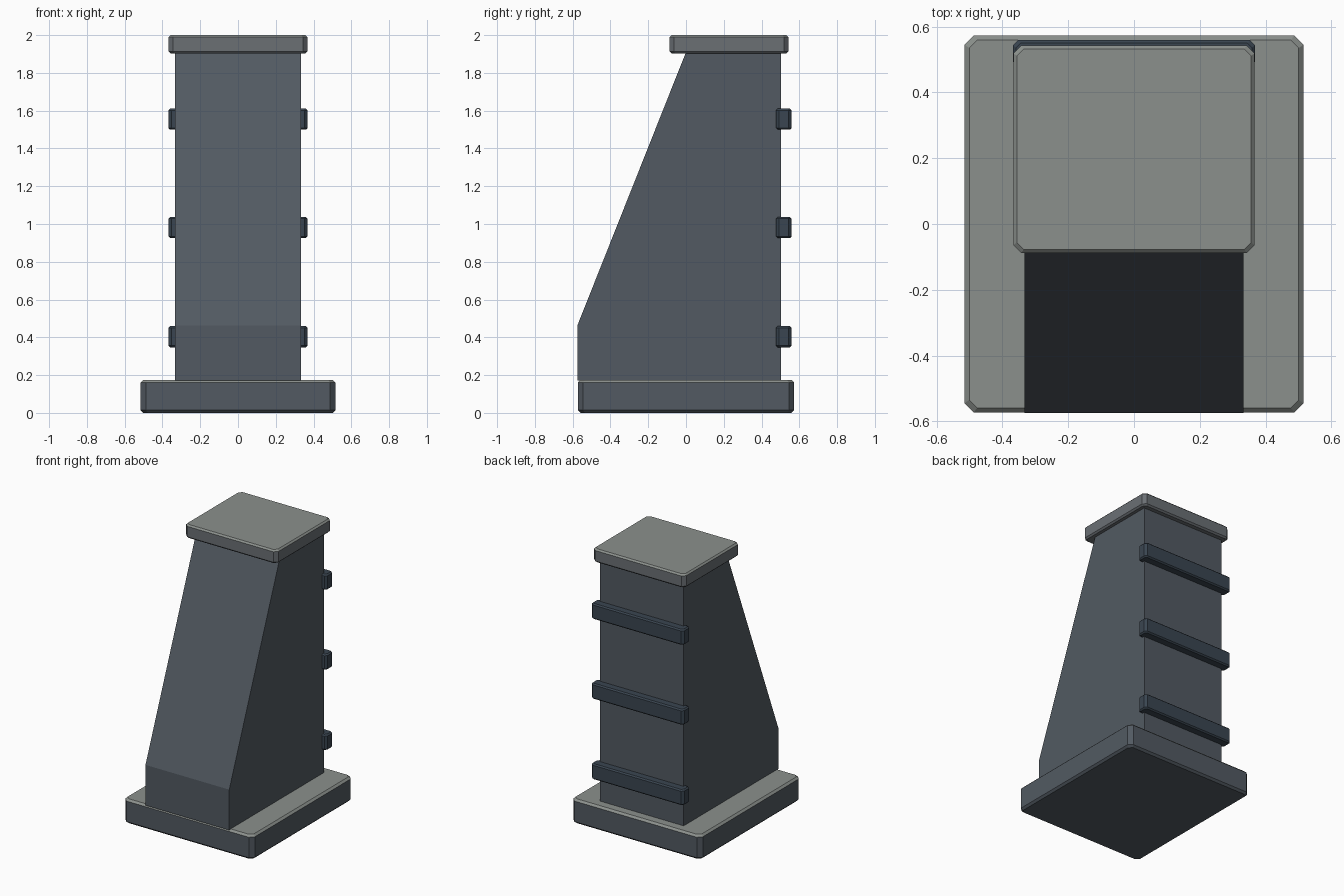
import bpy, bmesh

if "Cube" in bpy.data.objects:
    bpy.data.objects.remove(bpy.data.objects["Cube"])


def material(name, rgb):
    m = bpy.data.materials.new(name)
    m.diffuse_color = (*rgb, 1)
    m.use_nodes = True
    m.node_tree.nodes["Principled BSDF"].inputs["Base Color"].default_value = m.diffuse_color
    return m


def finish(name, bm, mat, top=None):
    """Make the object; upward faces take the top material if one is given."""
    bmesh.ops.recalc_face_normals(bm, faces=bm.faces)
    bm.normal_update()
    me = bpy.data.meshes.new(name)
    me.materials.append(mat)
    if top:
        me.materials.append(top)
        for f in bm.faces:
            f.material_index = int(f.normal.z > 0.5)
    bm.to_mesh(me)
    bm.free()
    ob = bpy.data.objects.new(name, me)
    bpy.context.collection.objects.link(ob)
    return ob


def loft(bm, rings):
    """Skin equal-length rings of points and cap both ends."""
    vs = [[bm.verts.new(p) for p in ring] for ring in rings]
    n = len(vs[0])
    for a, b in zip(vs, vs[1:]):
        for i in range(n):
            j = (i + 1) % n
            bm.faces.new((a[i], a[j], b[j], b[i]))
    bm.faces.new(vs[0][::-1])
    bm.faces.new(vs[-1])


def slab(name, hx, y0, y1, z0, z1, cut, lip, mat, top=None):
    """Block with cut vertical corners and chamfered top and bottom rims."""
    def ring(inset, z):
        x, a, b = hx - inset, y0 + inset, y1 - inset
        c = cut - inset * 0.3
        return [(x - c, a, z), (x, a + c, z), (x, b - c, z), (x - c, b, z),
                (c - x, b, z), (-x, b - c, z), (-x, a + c, z), (c - x, a, z)]
    bm = bmesh.new()
    loft(bm, [ring(lip, z0), ring(0, z0 + lip), ring(0, z1 - lip), ring(lip, z1)])
    return finish(name, bm, mat, top)


worn = material("worn_top_grey", (0.26, 0.28, 0.265))
trim = material("cap_grey", (0.145, 0.16, 0.175))
dark = material("dark_grey", (0.085, 0.102, 0.122))
steel = material("blue_steel", (0.042, 0.06, 0.082))

# Base plinth and top cap, both with lighter top faces
slab("base_plinth", 0.515, -0.573, 0.573, 0.0, 0.175, 0.028, 0.014, dark, worn)
slab("top_cap", 0.367, -0.088, 0.543, 1.903, 2.0, 0.024, 0.011, trim, worn)

# Buttress body: side profile with a sloping front
profile = [(-0.575, 0.172), (0.502, 0.172), (0.502, 1.91), (0.0, 1.91), (-0.575, 0.463)]
bm = bmesh.new()
loft(bm, [[(x, y, z) for y, z in profile] for x in (-0.333, 0.333)])
finish("buttress_body", bm, dark)

# Three bands across the back
for i, z in enumerate((0.403, 0.981, 1.555)):
    slab(f"back_band_{i + 1}", 0.368, 0.477, 0.559, z - 0.056, z + 0.056,
         0.016, 0.009, steel)
